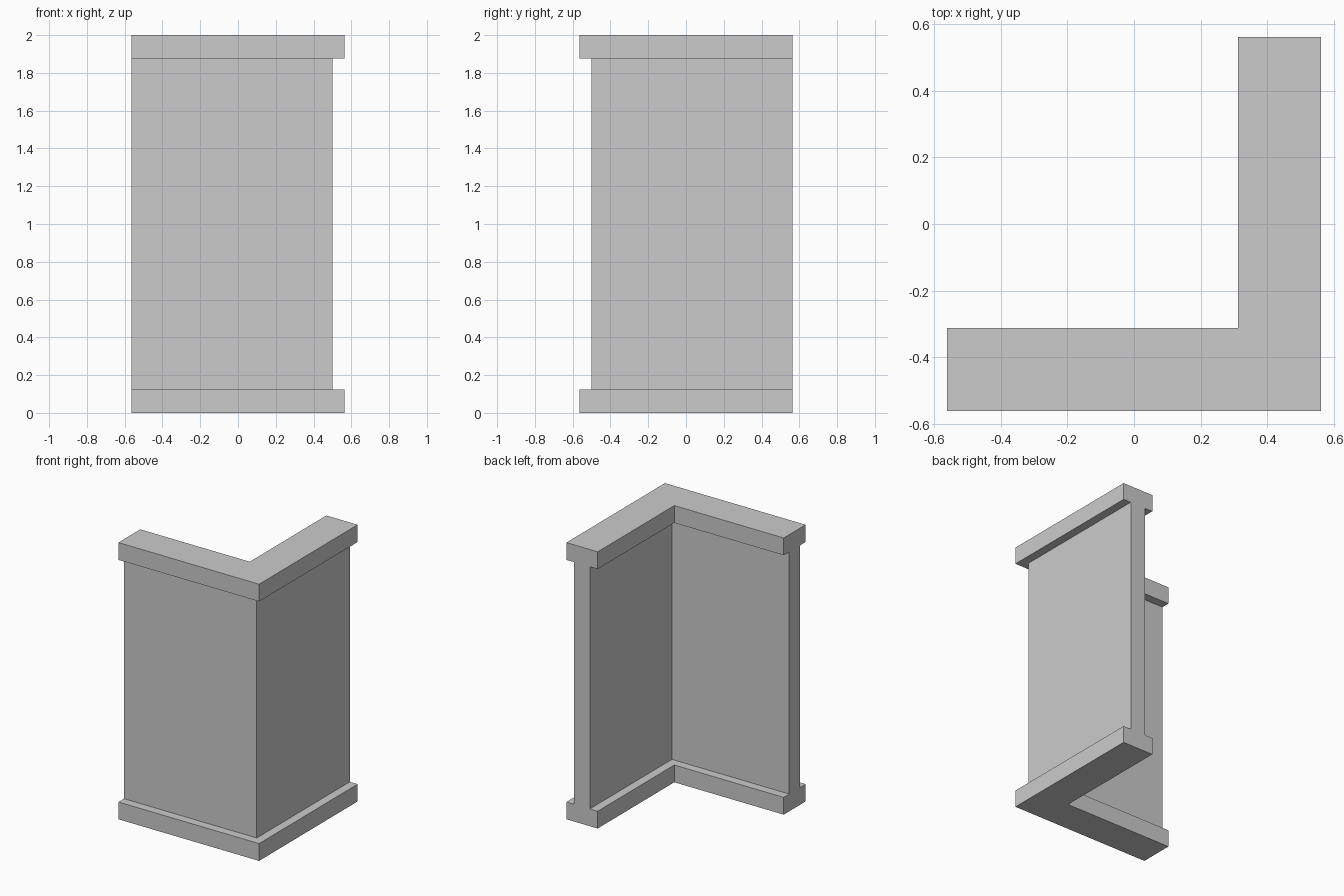
import bpy, bmesh

if "Cube" in bpy.data.objects:
    bpy.data.objects.remove(bpy.data.objects["Cube"])

END = 0.5625    # outer edge of the flanges and free ends of both arms
H = 2.0
T = 0.125       # flange height

# I-shaped cross-section: (distance from centre to that face, height)
FLANGE_OUT, WEB_OUT, WEB_IN, FLANGE_IN = 0.5625, 0.5, 0.375, 0.3125
profile = [
    (FLANGE_OUT, 0), (FLANGE_OUT, T), (WEB_OUT, T), (WEB_OUT, H - T),
    (FLANGE_OUT, H - T), (FLANGE_OUT, H), (FLANGE_IN, H), (FLANGE_IN, H - T),
    (WEB_IN, H - T), (WEB_IN, T), (FLANGE_IN, T), (FLANGE_IN, 0),
]

bm = bmesh.new()

# Profile at the left free end, the mitred corner and the back free end
stations = [
    lambda d, z: (-END, -d, z),
    lambda d, z: (d, -d, z),
    lambda d, z: (d, END, z),
]
rings = [[bm.verts.new(place(d, z)) for d, z in profile] for place in stations]

# Skin between stations, then cap the two free ends
n = len(profile)
for a, b in zip(rings, rings[1:]):
    for i in range(n):
        j = (i + 1) % n
        bm.faces.new((a[i], a[j], b[j], b[i]))
bm.faces.new(rings[0])
bm.faces.new(rings[-1])
bmesh.ops.recalc_face_normals(bm, faces=bm.faces)

mesh = bpy.data.meshes.new("corner_wall")
bm.to_mesh(mesh)
bm.free()
bpy.context.collection.objects.link(bpy.data.objects.new("corner_wall", mesh))
